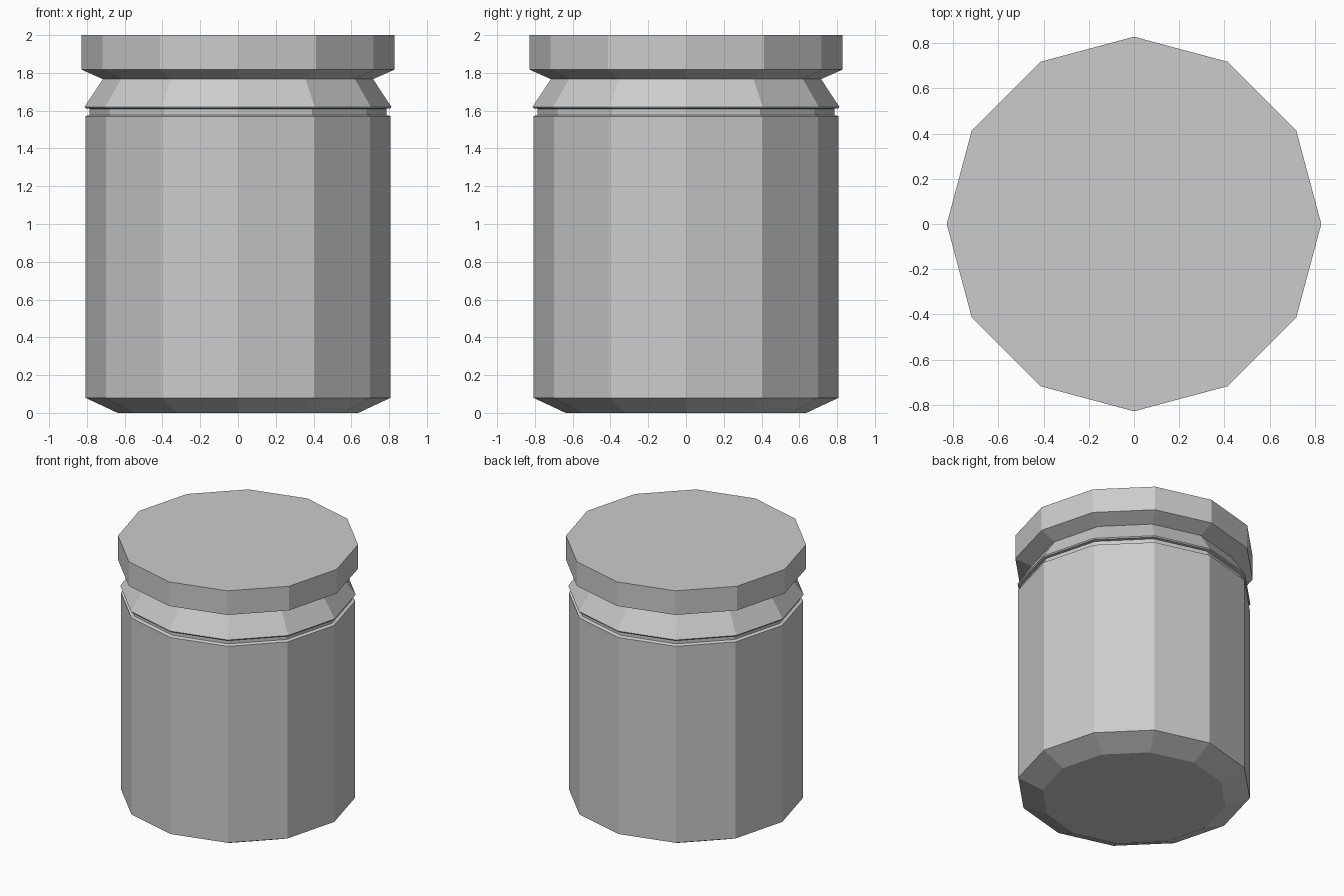
import bpy, bmesh
from math import cos, sin, pi

if "Cube" in bpy.data.objects:
    bpy.data.objects.remove(bpy.data.objects["Cube"])

SIDES = 12


def lathe(name, profile, cap_bottom=False, cap_top=False):
    """Spin a (radius, height) profile, listed bottom to top, into flat facets."""
    bm = bmesh.new()
    rings = [[bm.verts.new((r * cos(2 * pi * i / SIDES), r * sin(2 * pi * i / SIDES), z))
              for i in range(SIDES)] for r, z in profile]
    for low, high in zip(rings, rings[1:]):
        for i in range(SIDES):
            j = (i + 1) % SIDES
            bm.faces.new((low[i], low[j], high[j], high[i]))
    if cap_bottom:
        bm.faces.new(rings[0][::-1])
    if cap_top:
        bm.faces.new(rings[-1])
    mesh = bpy.data.meshes.new(name)
    bm.to_mesh(mesh)
    bm.free()
    obj = bpy.data.objects.new(name, mesh)
    bpy.context.collection.objects.link(obj)
    return obj


# Jar body with bevelled base, shoulder ledge and short neck
lathe("jar_body", [(0.637, 0), (0.808, 0.08), (0.808, 1.57),
                   (0.785, 1.578), (0.785, 1.61)], cap_bottom=True)

# Flared collar with a thin rim that overhangs the neck
lathe("collar", [(0.785, 1.61), (0.806, 1.612), (0.812, 1.62), (0.715, 1.767)])

# Flat lid with sloping underside
lathe("lid", [(0.715, 1.767), (0.828, 1.817), (0.828, 2.0)], cap_top=True)
